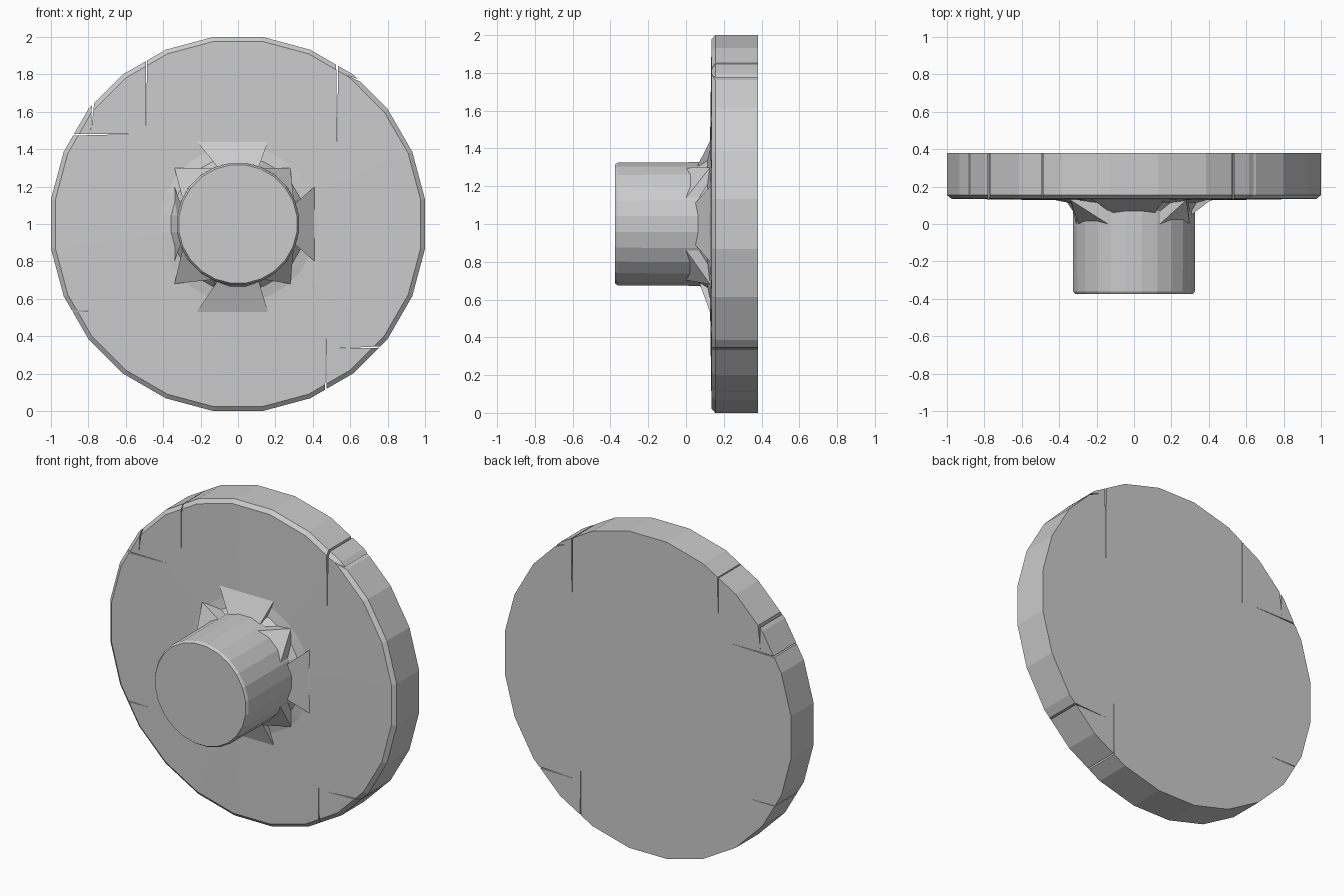
import bpy, bmesh
from math import sin, cos, pi, radians
from mathutils import Vector

if "Cube" in bpy.data.objects:
    bpy.data.objects.remove(bpy.data.objects["Cube"])


def make_object(name, bm):
    bmesh.ops.recalc_face_normals(bm, faces=bm.faces)
    mesh = bpy.data.meshes.new(name)
    bm.to_mesh(mesh)
    bm.free()
    obj = bpy.data.objects.new(name, mesh)
    bpy.context.collection.objects.link(obj)
    return obj


def lathe(name, profile, sides=24, cx=0.0, cz=1.0):
    """Revolve (radius, y) points around the y axis, with capped ends."""
    bm = bmesh.new()
    rings = []
    for r, y in profile:
        angles = [2 * pi * (i + 0.5) / sides for i in range(sides)]
        rings.append([bm.verts.new((cx + r * cos(a), y, cz + r * sin(a))) for a in angles])
    for a, b in zip(rings, rings[1:]):
        for i in range(sides):
            j = (i + 1) % sides
            bm.faces.new((a[i], a[j], b[j], b[i]))
    bm.faces.new(rings[0])
    bm.faces.new(rings[-1])
    return make_object(name, bm)


def hull(bm, points):
    verts = [bm.verts.new(p) for p in points]
    bmesh.ops.convex_hull(bm, input=verts)


# Wheel and hub as one turned body
R = 1 / cos(pi / 24)
body = lathe("wheel_and_hub", [
    (0.318, -0.375), (0.328, -0.36), (0.33, 0.07), (0.36, 0.115),
    (0.42, 0.127), (0.985, 0.135), (R, 0.155), (R, 0.38)])

# Thin tapering cracks from the rim: wide end (x, z), tip (x, z), width
cracks = [
    ((0.53, 1.95), (0.53, 1.38), 0.012),
    ((0.72, 1.74), (0.58, 1.795), 0.016),
    ((-0.49, 1.95), (-0.49, 1.45), 0.007),
    ((-1.0, 1.475), (-0.58, 1.48), 0.01),
    ((-0.77, 1.72), (-0.785, 1.50), 0.018),
    ((0.47, 0.02), (0.47, 0.46), 0.01),
    ((0.85, 0.345), (0.53, 0.335), 0.01),
    ((-0.98, 0.535), (-0.71, 0.535), 0.007),
]
bm = bmesh.new()
for wide, tip, width in cracks:
    a, b = Vector(wide), Vector(tip)
    side = Vector((-(b - a).y, (b - a).x)).normalized() * width / 2
    outline = (a + side, a - side, b)
    hull(bm, [(p.x, y, p.y) for p in outline for y in (0.05, 0.45)])
cutter = make_object("crack_cutter", bm)
cutter.hide_render = True
cutter.hide_viewport = True
mod = body.modifiers.new("cracks", 'BOOLEAN')
mod.operation = 'DIFFERENCE'
mod.solver = 'EXACT'
mod.object = cutter

# Wedge gussets at the hub base: foot corners (x, z) and hub angles in degrees
gussets = [
    (((-0.22, 1.44), (0.16, 1.44)), (70, 110), 0.06),
    (((-0.22, 0.53), (0.16, 0.53)), (250, 290), 0.07),
    (((0.41, 0.80), (0.41, 1.20)), (-20, 20), 0.05),
    (((-0.34, 0.80), (-0.34, 1.20)), (160, 200), 0.0),
    (((0.28, 1.30),), (25, 65), 0.0),
    (((-0.34, 1.30),), (115, 155), 0.0),
    (((-0.34, 0.68),), (205, 245), 0.0),
    (((0.28, 0.68),), (295, 335), 0.0),
]
for i, (feet, angles, y_top) in enumerate(gussets):
    bm = bmesh.new()
    points = [(x, y, z) for x, z in feet for y in (0.128, 0.15)]
    for a in map(radians, angles):
        for y in (y_top, 0.15):
            points.append((0.328 * cos(a), y, 1 + 0.328 * sin(a)))
    hull(bm, points)
    make_object(f"hub_gusset_{i + 1}", bm)
